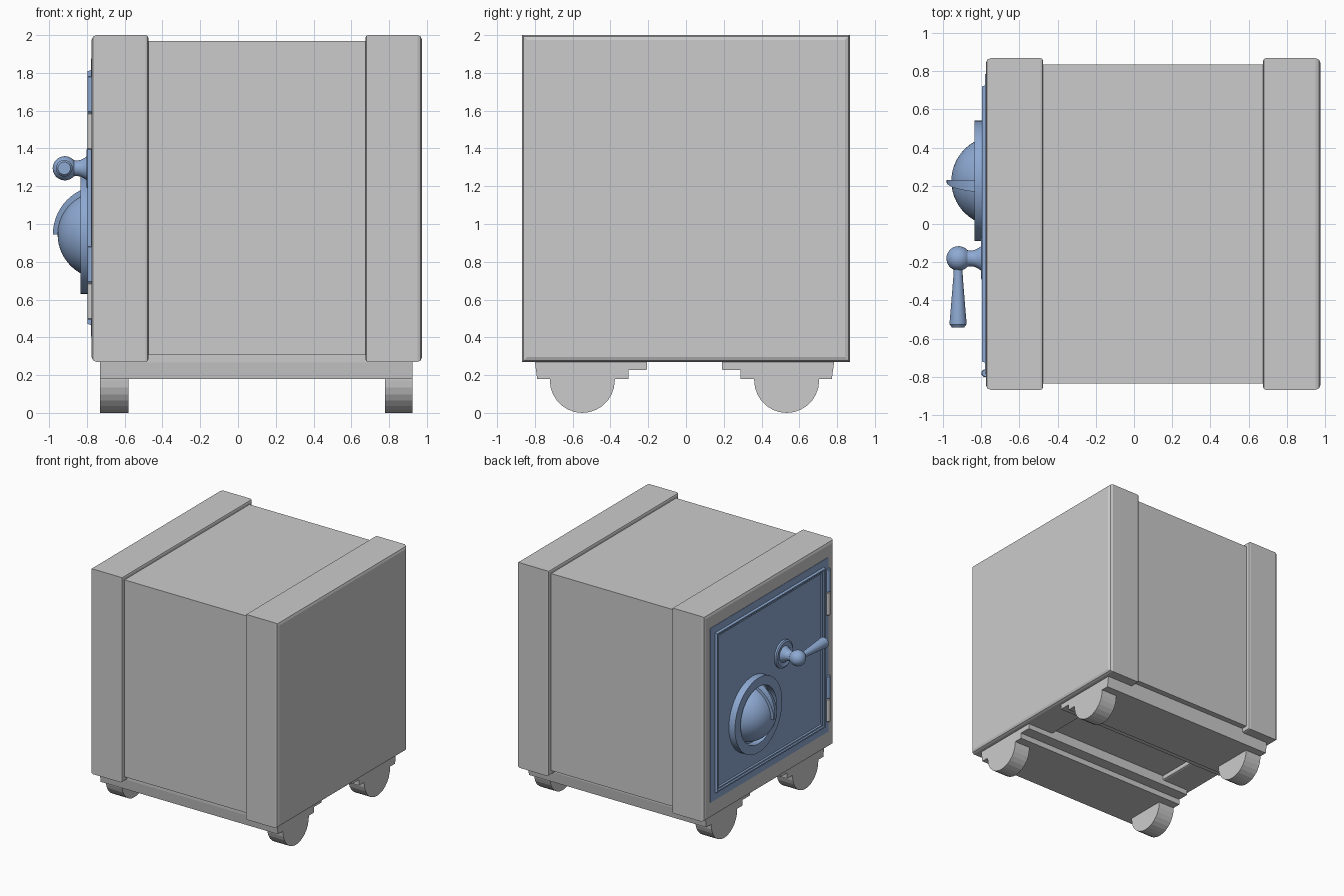
import bpy, bmesh
from math import sin, cos, pi, radians, sqrt
from mathutils import Vector, Matrix

if "Cube" in bpy.data.objects:
    bpy.data.objects.remove(bpy.data.objects["Cube"])

blue = bpy.data.materials.new("blue_paint")
blue.diffuse_color = (0.27, 0.40, 0.65, 1)
blue.use_nodes = True
blue.node_tree.nodes["Principled BSDF"].inputs["Base Color"].default_value = blue.diffuse_color


def finish(bm, name, mat=None, smooth=False):
    bmesh.ops.remove_doubles(bm, verts=bm.verts, dist=1e-5)
    bmesh.ops.recalc_face_normals(bm, faces=bm.faces)
    me = bpy.data.meshes.new(name)
    bm.to_mesh(me)
    bm.free()
    ob = bpy.data.objects.new(name, me)
    bpy.context.collection.objects.link(ob)
    if mat:
        me.materials.append(mat)
    if smooth:
        bpy.ops.object.select_all(action='DESELECT')
        ob.select_set(True)
        bpy.context.view_layer.objects.active = ob
        bpy.ops.object.shade_smooth_by_angle(angle=radians(35))
    return ob


def box_bm(x0, x1, y0, y1, z0, z1):
    bm = bmesh.new()
    m = (Matrix.Translation(((x0 + x1) / 2, (y0 + y1) / 2, (z0 + z1) / 2))
         @ Matrix.Diagonal((x1 - x0, y1 - y0, z1 - z0, 1)))
    bmesh.ops.create_cube(bm, size=1, matrix=m)
    return bm


def prism(name, profile, x0, x1):
    """Extrude a (y, z) outline along x."""
    bm = bmesh.new()
    f = bm.faces.new([bm.verts.new((x0, y, z)) for y, z in profile])
    new = bmesh.ops.extrude_face_region(bm, geom=[f])["geom"]
    bmesh.ops.translate(bm, vec=(x1 - x0, 0, 0),
                        verts=[g for g in new if isinstance(g, bmesh.types.BMVert)])
    bm.faces.new([v for v in f.verts]) if not f.is_valid else None
    return finish(bm, name)


def lathe(name, profile, matrix, mat=blue, steps=40):
    """Spin a (radius, height) outline about z, then place it."""
    bm = bmesh.new()
    vs = [bm.verts.new((r, 0, h)) for r, h in profile]
    es = [bm.edges.new(p) for p in zip(vs, vs[1:])]
    bmesh.ops.spin(bm, geom=vs + es, cent=(0, 0, 0), axis=(0, 0, 1),
                   angle=2 * pi, steps=steps, use_duplicate=False)
    bmesh.ops.transform(bm, matrix=matrix, verts=bm.verts)
    return finish(bm, name, mat, True)


def outward(x, y, z):
    """Lathe axis pointing out of the door (-x)."""
    return Matrix.Translation((x, y, z)) @ Matrix.Rotation(-pi / 2, 4, 'Y')


# cabinet body
finish(box_bm(-0.60, 0.80, -0.833, 0.833, 0.307, 1.968), "body")

# thick end bands with eased edges around both ends
for name, x0, x1, outer in (("door_end_band", -0.775, -0.475, -1),
                            ("back_end_band", 0.675, 0.975, 1)):
    bm = box_bm(x0, x1, -0.867, 0.867, 0.27, 2.0)
    for side, size in ((outer, 0.026), (-outer, 0.014)):
        face = max(bm.faces, key=lambda f: f.calc_center_median().x * side)
        bmesh.ops.bevel(bm, geom=list(face.edges), offset=size, segments=2,
                        profile=0.5, affect='EDGES')
    finish(bm, name)

# stepped base rails and half-round feet
MID = -0.008
rail = [(0.792, 0.31), (0.792, 0.268), (0.780, 0.18), (0.297, 0.18),
        (0.297, 0.227), (0.20, 0.227), (0.197, 0.31)]
arc = [(0.541 + 0.172 * cos(a), 0.172 + 0.172 * sin(a))
       for a in [pi + pi * i / 14 for i in range(15)]]
foot = arc + [(0.713, 0.19), (0.369, 0.19)]
for s, side in ((-1, "right"), (1, "left")):
    def place(pts):
        return [(MID + s * y, z) for y, z in pts]
    prism(f"base_rail_{side}", place(rail), -0.73, 0.925)
    prism(f"foot_front_{side}", place(foot), -0.73, -0.58)
    prism(f"foot_back_{side}", place(foot), 0.777, 0.925)

# door panel with raised moulding
bm = box_bm(-0.778, -0.74, -0.785, 0.785, 0.405, 1.875)
face = min(bm.faces, key=lambda f: f.calc_center_median().x)
for thick, depth in ((0.085, 0), (0.008, 0.018), (0.016, 0), (0.010, -0.008),
                     (0.016, 0), (0.010, -0.010)):
    bmesh.ops.inset_region(bm, faces=[face], thickness=thick, depth=depth)
finish(bm, "door", blue)

# hinge barrels, blue upper knuckle and grey lower knuckle
for top in (1.785, 0.885):
    for i, (part, mat) in enumerate((("upper", blue), ("lower", None))):
        z = top - 0.195 * (i + 1)
        lathe(f"hinge_{part}_knuckle",
              [(0, 0), (0.017, 0), (0.021, 0.005), (0.021, 0.188), (0.017, 0.193), (0, 0.193)],
              Matrix.Translation((-0.777, -0.78, z)), mat, 16)

# dial: flat ring, dome and pointer
DY, DZ, CX, R = 0.225, 0.945, -0.72, 0.235
lathe("dial_ring", [(0.24, 0), (0.24, 0.06), (0.315, 0.06), (0.315, 0), (0.24, 0)],
      outward(-0.775, DY, DZ), steps=48)
lathe("dial_dome", [(R * cos(a), R * sin(a)) for a in
                    [radians(10 + 80 * i / 12) for i in range(13)]],
      outward(CX, DY, DZ), steps=48)
bm = bmesh.new()
rows = []
for i in range(13):
    t = radians(76 * i / 12)
    row = []
    for r, y in ((0.26, 0.006), (0.26, -0.006 - 0.056 * sin(t)),
                 (0.215, -0.006 - 0.056 * sin(t)), (0.215, 0.006)):
        row.append(bm.verts.new((CX - r * cos(t), DY + y, DZ + r * sin(t))))
    rows.append(row)
for a, b in zip(rows, rows[1:]):
    for j in range(4):
        k = (j + 1) % 4
        bm.faces.new((a[j], a[k], b[k], b[j]))
bm.faces.new(rows[0])
bm.faces.new(rows[-1])
finish(bm, "dial_pointer", blue, True)

# handle: collar, flared neck, ball and tapered lever
HY, HZ = -0.18, 1.295
lathe("handle_collar", [(0.115, 0), (0.115, 0.018), (0.10, 0.026), (0.085, 0.018), (0, 0.018)],
      outward(-0.775, HY, HZ))
ball = [(0.064 * cos(a), 0.142 + 0.064 * sin(a)) for a in
        [radians(-48 + 138 * i / 14) for i in range(15)]]
lathe("handle_knob", [(0.075, 0), (0.066, 0.022), (0.053, 0.04), (0.043, 0.062), (0.041, 0.08)]
      + ball, outward(-0.775, HY, HZ), steps=32)
lathe("handle_lever", [(0, 0), (0.022, 0.02), (0.025, 0.10), (0.037, 0.25), (0.044, 0.33),
                       (0.044, 0.345), (0.033, 0.36), (0, 0.36)],
      Matrix.Translation((-0.92, HY, HZ)) @ Matrix.Rotation(pi / 2, 4, 'X'), steps=24)
